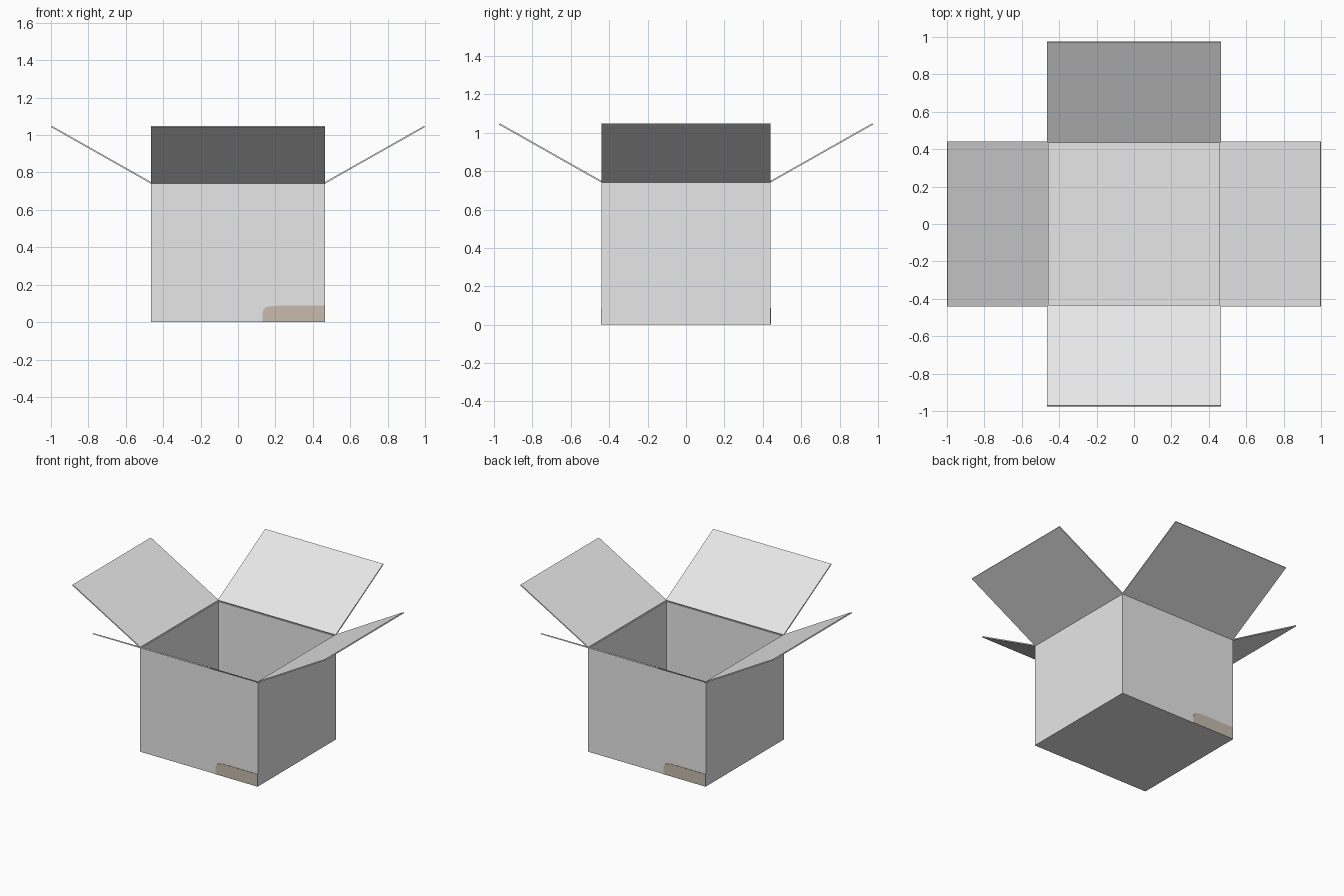
import bpy, bmesh, math
from mathutils import Matrix

if "Cube" in bpy.data.objects:
    bpy.data.objects.remove(bpy.data.objects["Cube"])

HX, HY, H, T = 0.465, 0.44, 0.74, 0.008   # half sizes, wall height, board thickness


def material(name, rgb):
    m = bpy.data.materials.new(name)
    m.diffuse_color = (*rgb, 1)
    m.use_nodes = True
    m.node_tree.nodes["Principled BSDF"].inputs["Base Color"].default_value = m.diffuse_color
    return m


BOARD = material("pale_board", (0.8, 0.8, 0.8))
TAPE = material("tan_tape", (0.57, 0.50, 0.42))


def finish(name, bm, mat):
    bmesh.ops.recalc_face_normals(bm, faces=bm.faces)
    me = bpy.data.meshes.new(name)
    bm.to_mesh(me)
    bm.free()
    me.materials.append(mat)
    ob = bpy.data.objects.new(name, me)
    bpy.context.collection.objects.link(ob)
    return ob


def prism(name, pts, vec, mat, angle):
    """Extrude a closed profile along vec, then turn it about z."""
    bm = bmesh.new()
    face = bm.faces.new([bm.verts.new(p) for p in pts])
    ext = bmesh.ops.extrude_face_region(bm, geom=[face])
    bmesh.ops.translate(bm, vec=vec, verts=[v for v in ext["geom"] if isinstance(v, bmesh.types.BMVert)])
    bmesh.ops.rotate(bm, cent=(0, 0, 0), matrix=Matrix.Rotation(angle, 3, 'Z'), verts=bm.verts)
    return finish(name, bm, mat)


# Open carton: a cube without its top, thickened inwards
bm = bmesh.new()
bmesh.ops.create_cube(bm, size=1)
bmesh.ops.scale(bm, vec=(2 * HX, 2 * HY, H), verts=bm.verts)
bmesh.ops.translate(bm, vec=(0, 0, H / 2), verts=bm.verts)
bm.normal_update()
top = [f for f in bm.faces if f.normal.z > 0.9]
bmesh.ops.delete(bm, geom=top, context='FACES_ONLY')
carton = finish("carton_body", bm, BOARD)
sol = carton.modifiers.new("thickness", 'SOLIDIFY')
sol.thickness, sol.offset, sol.use_even_offset = T, -1, True

# Four lid flaps, opened outwards
RISE = math.radians(29.5)
for i, side in enumerate(("right", "back", "left", "front")):
    depth, half, reach = (HX, HY, 1.0) if i % 2 == 0 else (HY, HX, 0.975)
    rise = (reach - depth) * math.tan(RISE)
    nx, nz = -math.sin(RISE) * T, math.cos(RISE) * T
    pts = [(depth, -half, H), (reach, -half, H + rise),
           (reach + nx, -half, H + rise + nz), (depth + nx, -half, H + nz)]
    prism(side + "_flap", pts, (0, 2 * half, 0), BOARD, i * math.pi / 2)

# Tape strips at the lower corner of the front and back, one corner rounded
outline = [(HX, 0), (HX, 0.088), (0.22, 0.088), (0.165, 0.084),
           (0.145, 0.077), (0.135, 0.064), (0.132, 0.045), (0.132, 0)]
for name, angle in (("front_tape", 0), ("back_tape", math.pi)):
    prism(name, [(x, -HY, z) for x, z in outline], (0, -0.003, 0), TAPE, angle)
